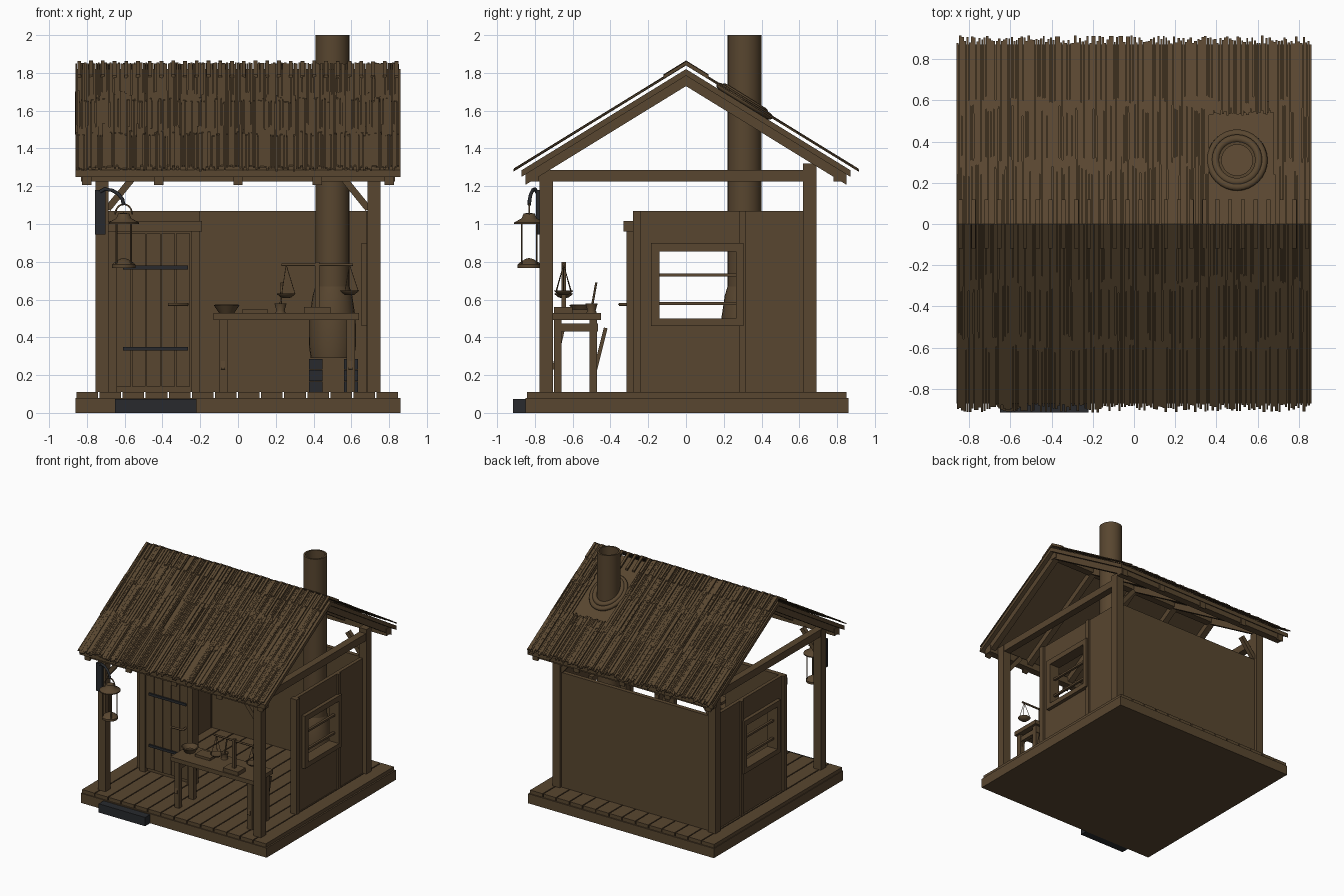
import bpy, bmesh, math, random
from mathutils import Vector

random.seed(4)
cube = bpy.data.objects.get("Cube")
if cube:
    bpy.data.objects.remove(cube, do_unlink=True)


def material(name, rgb):
    m = bpy.data.materials.new(name)
    m.use_nodes = True
    m.diffuse_color = (*rgb, 1)
    m.node_tree.nodes["Principled BSDF"].inputs["Base Color"].default_value = (*rgb, 1)
    return m


WOOD = material("brown wood", (0.098, 0.061, 0.029))
IRON = material("dark iron", (0.021, 0.023, 0.027))
PITCH = 0.615      # roof fall per unit of depth
RIDGE = 1.82       # height of the boarding at the ridge


def finish(name, bm, mat=WOOD, smooth=False):
    bmesh.ops.recalc_face_normals(bm, faces=bm.faces)
    me = bpy.data.meshes.new(name)
    bm.to_mesh(me)
    bm.free()
    me.materials.append(mat)
    ob = bpy.data.objects.new(name, me)
    bpy.context.collection.objects.link(ob)
    if smooth:
        bpy.ops.object.select_all(action='DESELECT')
        ob.select_set(True)
        bpy.context.view_layer.objects.active = ob
        bpy.ops.object.shade_smooth_by_angle(angle=math.radians(40))
    return ob


def add_prism(bm, section, x0, x1):
    """Extrude a y-z section from x0 to x1."""
    a = [bm.verts.new((x0, y, z)) for y, z in section]
    b = [bm.verts.new((x1, y, z)) for y, z in section]
    bm.faces.new(a)
    bm.faces.new(b[::-1])
    for i in range(len(a)):
        j = (i + 1) % len(a)
        bm.faces.new((a[i], b[i], b[j], a[j]))


def add_box(bm, x, y, z):
    add_prism(bm, [(y[0], z[0]), (y[1], z[0]), (y[1], z[1]), (y[0], z[1])], *x)


def box(name, x, y, z, mat=WOOD):
    bm = bmesh.new()
    add_box(bm, x, y, z)
    return finish(name, bm, mat)


def slope(bm, x, y0, y1, lift, thick, side):
    """A board lying along one roof slope (side is -1 front, 1 back)."""
    t0, t1 = RIDGE + lift - PITCH * y0, RIDGE + lift - PITCH * y1
    add_prism(bm, [(side * y0, t0), (side * y1, t1),
                   (side * y1, t1 - thick), (side * y0, t0 - thick)], *x)


def lathe(name, at, profile, mat=WOOD, sides=24):
    bm = bmesh.new()
    pts = [bm.verts.new((r, 0, z)) for r, z in profile]
    edges = [bm.edges.new(p) for p in zip(pts, pts[1:])]
    bmesh.ops.spin(bm, geom=pts + edges, cent=(0, 0, 0), axis=(0, 0, 1),
                   angle=math.tau, steps=sides, use_duplicate=False)
    bmesh.ops.remove_doubles(bm, verts=bm.verts, dist=1e-5)
    ob = finish(name, bm, mat, True)
    ob.location = at
    return ob


def rod(name, points, r, mat=WOOD):
    cu = bpy.data.curves.new(name, 'CURVE')
    cu.dimensions = '3D'
    cu.bevel_depth, cu.bevel_resolution, cu.use_fill_caps = r, 1, True
    sp = cu.splines.new('POLY')
    sp.points.add(len(points) - 1)
    for p, q in zip(sp.points, points):
        p.co = (*q, 1)
    cu.materials.append(mat)
    ob = bpy.data.objects.new(name, cu)
    bpy.context.collection.objects.link(ob)


def beam(name, a, b, w):
    """Square timber between two points."""
    bm = bmesh.new()
    bmesh.ops.create_cube(bm, size=1)
    d = Vector(b) - Vector(a)
    bmesh.ops.scale(bm, vec=(w, w, d.length), verts=bm.verts)
    ob = finish(name, bm)
    ob.location = (Vector(a) + Vector(b)) / 2
    ob.rotation_euler = d.to_track_quat('Z', 'Y').to_euler()


# Floor and step
box("floor_base", (-.86, .86), (-.85, .86), (0, .08))
bm = bmesh.new()
for i in range(14):
    x = -.855 + i * .1222
    add_box(bm, (x, x + .114), (-.842, .85), (.08, .11))
finish("floor_planks", bm)
box("stone_step", (-.65, -.22), (-.915, -.85), (0, .073), IRON)

# Timber frame
for s, side in ((-1, "right"), (1, "left")):
    xs = sorted((s * .685, s * .755))
    box(side + "_front_post", xs, (-.775, -.705), (.11, 1.28))
    box(side + "_back_post", xs, (.62, .69), (.11, 1.32))
    box(side + "_tie_beam", sorted((s * .69, s * .75)), (-.78, .69), (1.225, 1.285))
    for y in (-.74, .655):
        beam(side + "_knee_brace", (s * .69, y, 1.08), (s * .56, y, 1.24), .035)
for y, name in ((-.81, "front"), (.81, "back")):
    box(name + "_eave_beam", (-.83, .83), (y - .03, y + .03), (1.225, 1.285))
box("ridge_beam", (-.83, .83), (-.03, .03), (1.73, 1.78))

# Roof boarding and rafters
for s, name in ((-1, "front"), (1, "back")):
    bm = bmesh.new()
    slope(bm, (-.86, .86), 0, .87, 0, .035, s)
    finish(name + "_roof_boards", bm)
    bm = bmesh.new()
    for x in (-.8, -.42, 0, .42, .8):
        slope(bm, (x - .025, x + .025), 0, .85, -.035, .055, s)
    finish(name + "_rafters", bm)

# Reed thatch in overlapping courses, left open round the chimney
for s, name in ((-1, "front"), (1, "back")):
    bm = bmesh.new()
    for course in range(3):
        for i in range(144):
            x = -.855 + i * .0119 + random.uniform(-.002, .002)
            y0 = max(0, course * .29 - random.uniform(0, .06))
            y1 = (course + 1) * .29 + random.uniform(.005, .045)
            if s > 0 and .36 < x < .68:
                y0 = max(y0, .54 + random.uniform(-.015, .01))
            if y1 > y0:
                w = random.uniform(.004, .0065)
                slope(bm, (x - w, x + w), y0, y1, .031 + random.uniform(-.004, .004), .008, s)
    for i in range(28):
        x = -.84 + i * .0622
        slope(bm, (x - .01, x + .01), 0, .12, .044 + random.uniform(-.004, .002), .016, s)
    finish(name + "_thatch", bm)

# Walls
box("back_wall", (-.69, .69), (.635, .67), (.11, 1.07))
for s, side in ((-1, "right"), (1, "left")):
    def part(name, x, y, z):
        return box(side + name, sorted((s * x[0], s * x[1])), y, z)
    for y, z in (((-.24, -.14), (.11, 1.07)), ((.27, .62), (.11, 1.07)),
                 ((-.14, .27), (.11, .5)), ((-.14, .27), (.855, 1.07))):
        part("_wall_panel", (.69, .72), y, z)
    part("_wall_end_post", (.68, .74), (-.28, -.24), (.11, 1.07))
    part("_wall_stud", (.69, .735), (.28, .315), (.11, 1.07))
    for y, z in (((-.185, -.14), (.46, .9)), ((.265, .305), (.46, .9)),
                 ((-.14, .27), (.46, .5)), ((-.14, .27), (.855, .9))):
        part("_window_frame", (.655, .75), y, z)
    for z in (.58, .73):
        part("_window_bar", (.695, .715), (-.14, .27), (z - .008, z + .008))

# Door
box("door_wall", (-.7, -.2), (-.28, -.24), (.11, 1.07))
for x in (-.69, -.25):
    box("door_jamb", (x, x + .05), (-.315, -.28), (.11, .96))
box("door_lintel", (-.71, -.19), (-.33, -.28), (.96, 1.017))
for i in range(5):
    x = -.64 + i * .078
    box("door_plank", (x, x + .073), (-.3, -.28), (.14, .95))
for z in (.34, .77):
    box("door_strap", (-.61, -.265), (-.312, -.3), (z - .01, z + .01), IRON)
rod("door_handle", [(-.27, -.3, .575), (-.27, -.35, .575), (-.37, -.35, .575)], .009)

# Hearth, flue and roof collar
for z in range(3):
    for x in (.375, .562):
        box("hearth_brick", (x, x + .073), (.2, .42), (.11 + z * .06, .166 + z * .06), IRON)
lathe("flue_hood", (.5, .31, 0), [(0, .29), (.115, .29), (.125, .36), (.123, .5), (.105, .62), (.09, .67)])
lathe("chimney", (.5, .31, 0), [(.09, .66), (.09, 2), (.075, 2), (.075, 1.5), (0, 1.5)])
for r, t, lift in ((.13, .018, 0), (.105, .018, .012)):
    bpy.ops.mesh.primitive_torus_add(major_radius=r, minor_radius=t, major_segments=32,
                                     minor_segments=8, location=(.5, .31, 1.65 + lift),
                                     rotation=(-math.atan(PITCH), 0, 0))
    collar = bpy.context.object
    collar.name = "chimney_collar"
    collar.scale.y = 1.17
    collar.data.materials.append(WOOD)
    bpy.ops.object.shade_smooth()

# Work table
box("table_top", (-.13, .64), (-.71, -.45), (.493, .528))
for x in (-.1, .575):
    for y in (-.7, -.51):
        box("table_leg", (x, x + .045), (y, y + .04), (.11, .493))
    box("table_side_rail", (x + .005, x + .04), (-.7, -.465), (.43, .472))
    for a, b in ((-.7, -.65), (-.48, -.425)):
        beam("table_brace", (x + .02, a, .23), (x + .02, b, .45), .02)

# Balance scale
box("scale_base", (.35, .49), (-.7, -.6), (.528, .56))
box("scale_pillar", (.408, .432), (-.66, -.635), (.56, .8))
rod("scale_arm", [(.23, -.648, .785), (.61, -.648, .785)], .008)
for x, z in ((.255, .62), (.59, .635)):
    lathe("scale_pan", (x, -.648, z), [(0, -.012), (.025, -.01), (.048, .008), (.05, .012), (0, .004)])
    for k in range(3):
        a = k * math.tau / 3
        rod("scale_cord", [(x, -.648, .785), (x + .047 * math.cos(a), -.648 + .047 * math.sin(a), z + .01)], .002)

# Things on the table
lathe("bowl", (-.06, -.55, .528), [(0, 0), (.04, 0), (.068, .042), (.06, .045), (.035, .012), (0, .012)])
box("tray", (.02, .16), (-.6, -.5), (.528, .548))
lathe("mortar", (.225, -.5, .528), [(0, 0), (.028, 0), (.022, .015), (.032, .05), (.025, .05), (0, .02)])
rod("pestle", [(.225, -.5, .55), (.232, -.475, .69)], .006)

# Hanging lantern
LX, LY = -.605, -.83
box("lantern_bracket", (-.757, -.702), (-.795, -.775), (.945, 1.18), IRON)
rod("bracket_arm", [(-.73, -.79, 1.17)] + [
    (LX - .1 + .1 * math.sin(t), -.8 - .03 * math.sin(t), 1.1 + .085 * math.cos(t))
    for t in (0, .4, .8, 1.2, 1.57)], .01, IRON)
lathe("lantern_cap", (LX, LY, 0), [(0, 1.06), (.03, 1.055), (.04, 1.03), (.08, 1.008), (.08, 1.0), (0, 1.005)])
lathe("lantern_base", (LX, LY, 0), [(0, .768), (.062, .768), (.062, .785), (.045, .8), (.02, .815), (0, .82)])
rod("lantern_handle", [(LX + .045 * math.cos(t * .314), LY, 1.05 + .055 * math.sin(t * .314))
                       for t in range(11)], .005)
for k in range(4):
    a = math.pi / 4 + k * math.pi / 2
    x, y = LX + .055 * math.cos(a), LY + .055 * math.sin(a)
    rod("lantern_rod", [(x, y, .78), (x, y, 1.005)], .005)
